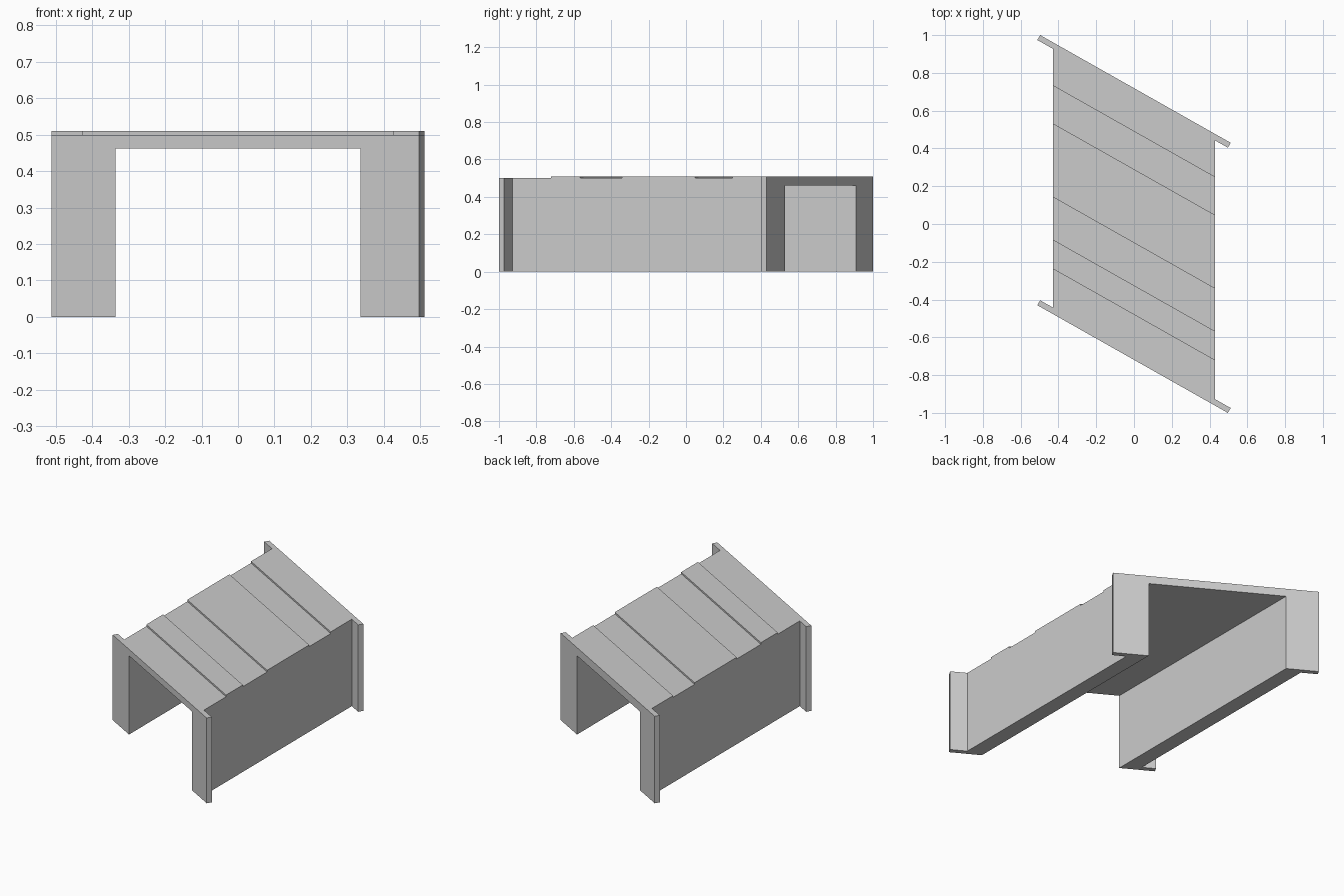
import bpy
import bmesh

cube = bpy.data.objects.get("Cube")
if cube:
    bpy.data.objects.remove(cube, do_unlink=True)

SLOPE = -0.565        # skew of the tunnel ends in plan
WALL = 0.428          # outer half width of the tunnel
INNER = 0.337         # half width of the opening
CEILING = 0.462
LOW, HIGH = 0.50, 0.51
PORTAL_Y = 0.702      # distance of the portal mid planes from the centre
HALF_T = 0.0172       # half portal thickness measured along y

concrete = bpy.data.materials.new("concrete grey")
concrete.use_nodes = True
colour = (0.6, 0.6, 0.6, 1)
concrete.diffuse_color = colour
concrete.node_tree.nodes["Principled BSDF"].inputs["Base Color"].default_value = colour


def skew_prism(name, front, back, y0, y1):
    """Join two matching (x, z) profiles lying on skewed planes y0 and y1."""
    bm = bmesh.new()
    rings = [[bm.verts.new((x, y + SLOPE * x, z)) for x, z in profile]
             for profile, y in ((front, y0), (back, y1))]
    bm.faces.new(rings[0])
    bm.faces.new(rings[1][::-1])
    n = len(front)
    for i in range(n):
        j = (i + 1) % n
        bm.faces.new((rings[0][i], rings[1][i], rings[1][j], rings[0][j]))
    bmesh.ops.recalc_face_normals(bm, faces=bm.faces)
    mesh = bpy.data.meshes.new(name)
    bm.to_mesh(mesh)
    bm.free()
    mesh.materials.append(concrete)
    obj = bpy.data.objects.new(name, mesh)
    bpy.context.collection.objects.link(obj)


def arch(left, right, top):
    """Square arch profile open at the ground."""
    return [(left, 0), (-INNER, 0), (-INNER, CEILING), (INNER, CEILING),
            (INNER, 0), (right, 0), (right, top), (left, top)]


# Tunnel walls and ceiling
end = PORTAL_Y - HALF_T
body = arch(-WALL, WALL, LOW)
skew_prism("tunnel_body", body, body, -end, end)

# Portals with ends cut square to their faces
for name, y, top in (("front_portal", -PORTAL_Y, LOW), ("back_portal", PORTAL_Y, HIGH)):
    skew_prism(name, arch(-0.512, 0.497, top), arch(-0.497, 0.512, top),
               y - HALF_T, y + HALF_T)

# Raised roof slabs
slab = [(-WALL, LOW), (WALL, LOW), (WALL, HIGH), (-WALL, HIGH)]
for name, y0, y1 in (("front_roof_slab", -0.48, -0.325),
                     ("middle_roof_slab", -0.10, 0.29),
                     ("back_roof_slab", 0.49, end)):
    skew_prism(name, slab, slab, y0, y1)
